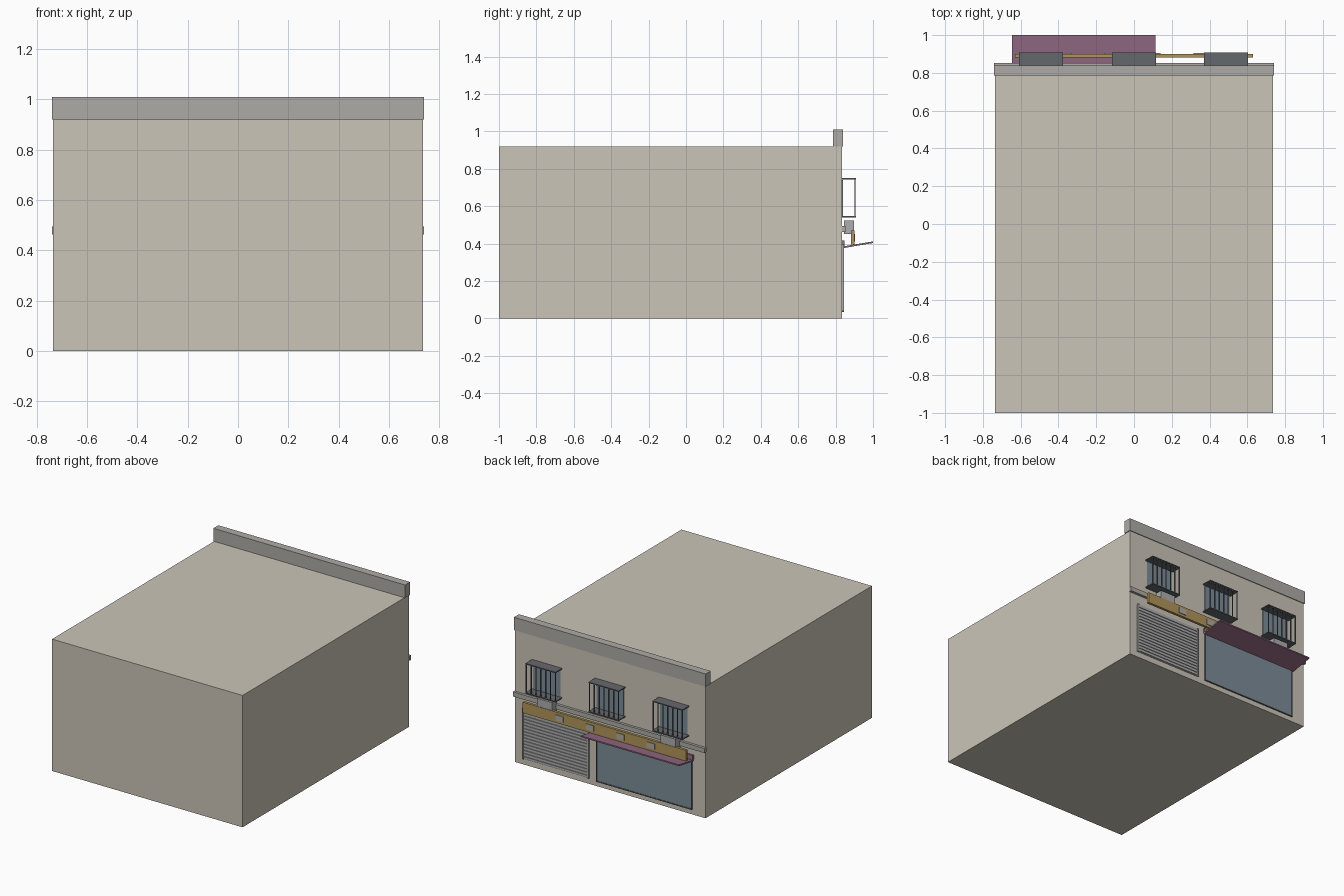
import bpy, bmesh
from mathutils import Matrix, Vector

if "Cube" in bpy.data.objects:
    bpy.data.objects.remove(bpy.data.objects["Cube"])


def material(name, r, g, b):
    m = bpy.data.materials.new(name)
    m.diffuse_color = (r, g, b, 1)
    m.use_nodes = True
    m.node_tree.nodes["Principled BSDF"].inputs["Base Color"].default_value = m.diffuse_color
    return m


WALL = material("wall_beige", 0.60, 0.56, 0.48)
STONE = material("stone_grey", 0.42, 0.41, 0.38)
GLASS = material("glass_blue", 0.20, 0.26, 0.31)
IRON = material("iron_dark", 0.13, 0.14, 0.15)
BOARD = material("board_ochre", 0.44, 0.30, 0.10)
CLOTH = material("awning_plum", 0.32, 0.16, 0.25)
METAL = material("metal_grey", 0.42, 0.42, 0.42)


def boxes(name, spans, mat):
    """One object from boxes given as (x0, x1, y0, y1, z0, z1)."""
    bm = bmesh.new()
    for x0, x1, y0, y1, z0, z1 in spans:
        centre = Vector(((x0 + x1) / 2, (y0 + y1) / 2, (z0 + z1) / 2))
        scale = Matrix.Diagonal((x1 - x0, y1 - y0, z1 - z0, 1))
        bmesh.ops.create_cube(bm, size=1, matrix=Matrix.Translation(centre) @ scale)
    return finish(name, bm, mat)


def finish(name, bm, mat):
    bmesh.ops.recalc_face_normals(bm, faces=bm.faces)
    me = bpy.data.meshes.new(name)
    bm.to_mesh(me)
    bm.free()
    me.materials.append(mat)
    ob = bpy.data.objects.new(name, me)
    bpy.context.collection.objects.link(ob)
    return ob


def extrude_x(name, profile, x0, x1, mat):
    """Extrude a (y, z) profile along x."""
    bm = bmesh.new()
    face = bm.faces.new([bm.verts.new((x0, y, z)) for y, z in profile])
    new = bmesh.ops.extrude_face_region(bm, geom=[face])["geom"]
    verts = [v for v in new if isinstance(v, bmesh.types.BMVert)]
    bmesh.ops.translate(bm, verts=verts, vec=(x1 - x0, 0, 0))
    return finish(name, bm, mat)


F = 0.835  # plane of the street facade

# Main volume, parapet and string course
boxes("building_body", [(-0.735, 0.735, -1, F, 0, 0.92)], WALL)
boxes("parapet", [(-0.74, 0.74, 0.785, 0.84, 0.92, 1.01)], STONE)
boxes("string_course", [(-0.74, 0.74, F - 0.002, 0.853, 0.463, 0.495)], STONE)

# Upper windows with barred cages
for i, cx in enumerate((-0.4925, 0, 0.4875)):
    x0, x1 = cx - 0.1165, cx + 0.1165
    boxes(f"upper_window_{i}", [(cx - 0.105, cx + 0.105, F - 0.002, 0.839, 0.545, 0.74)], GLASS)
    boxes(f"cage_plates_{i}", [(x0, x1, F, 0.908, 0.540, 0.547),
                               (x0, x1, F, 0.908, 0.744, 0.751)], IRON)
    bars = []
    for k in range(7):
        bx = x0 + 0.004 + k * (x1 - x0 - 0.008) / 6
        bars.append((bx - 0.003, bx + 0.003, 0.901, 0.907, 0.545, 0.746))
    boxes(f"cage_bars_{i}", bars, IRON)

# Service boxes under the outer windows
for i, cx in enumerate((-0.49, 0.465)):
    boxes(f"service_box_{i}", [(cx - 0.058, cx + 0.058, 0.845, 0.897, 0.452, 0.525)], METAL)

# Sign board with four blank plaques
boxes("sign_board", [(-0.63, 0.63, 0.882, 0.900, 0.395, 0.47)], BOARD)
boxes("sign_plaques", [(x - 0.03, x + 0.03, 0.899, 0.904, 0.412, 0.452)
                       for x in (-0.36, -0.125, 0.11, 0.345)], STONE)

# Roller shutter: backing, slats and side rails
boxes("shutter_panel", [(0.165, 0.67, F - 0.002, 0.839, 0.04, 0.395)], METAL)
boxes("shutter_slats", [(0.172, 0.663, 0.837, 0.844, 0.045 + k * 0.0218, 0.060 + k * 0.0218)
                        for k in range(16)], METAL)
boxes("shutter_rails", [(0.160, 0.170, F, 0.846, 0.04, 0.395),
                        (0.665, 0.675, F, 0.846, 0.04, 0.395)], METAL)

# Shop window with slim frame
boxes("shop_window", [(-0.63, 0.10, F - 0.002, 0.841, 0.04, 0.385)], GLASS)
boxes("shop_window_frame", [(-0.635, 0.105, F, 0.844, 0.034, 0.041),
                            (-0.635, -0.628, F, 0.844, 0.034, 0.385),
                            (0.098, 0.105, F, 0.844, 0.034, 0.385)], IRON)

# Tilted awning and its wall rail
extrude_x("awning", [(0.84, 0.376), (1.0, 0.403), (1.0, 0.412), (0.84, 0.385)],
          -0.645, 0.113, CLOTH)
boxes("awning_rail", [(-0.645, 0.113, F, 0.848, 0.385, 0.418)], CLOTH)
